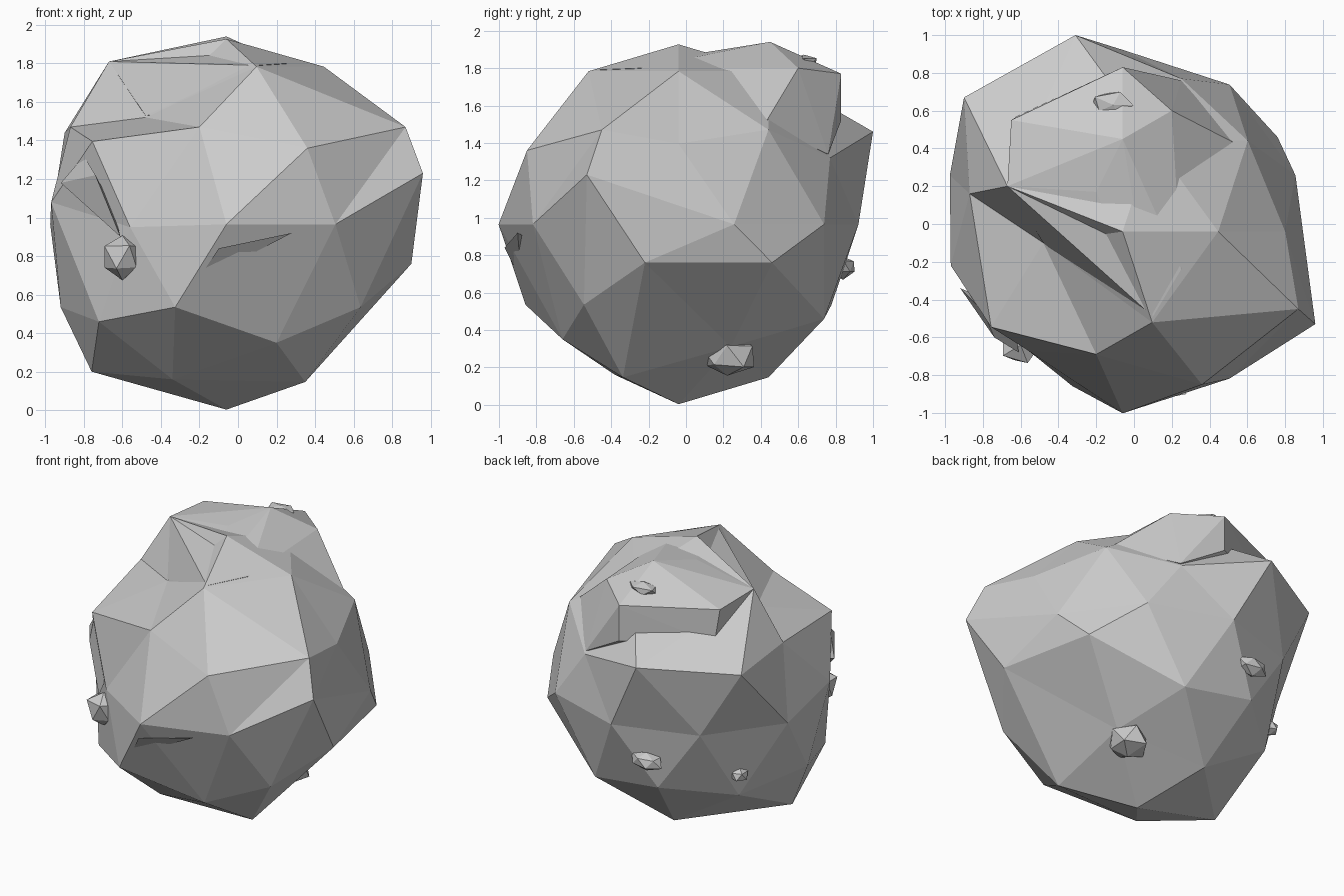
import bpy, bmesh, random
from mathutils import Vector, Matrix

CENTRE = Vector((-0.06, -0.04, 0.965))
RADIUS = 0.962
random.seed(4)


def finish(bm, name):
    bmesh.ops.recalc_face_normals(bm, faces=bm.faces)
    me = bpy.data.meshes.new(name)
    bm.to_mesh(me)
    bm.free()
    ob = bpy.data.objects.new(name, me)
    bpy.context.collection.objects.link(ob)
    return ob


def hull(name, pts):
    bm = bmesh.new()
    for p in pts:
        bm.verts.new(p)
    bmesh.ops.convex_hull(bm, input=bm.verts)
    loose = [v for v in bm.verts if not v.link_faces]
    bmesh.ops.delete(bm, geom=loose, context='VERTS')
    return finish(bm, name)


def stone(name, loc, size):
    bm = bmesh.new()
    bmesh.ops.create_icosphere(bm, subdivisions=1, radius=1)
    for v in bm.verts:
        v.co *= random.uniform(0.75, 1.05)
        v.co = Vector(loc) + Vector([c * s for c, s in zip(v.co, size)])
    return finish(bm, name)


# main boulder: low-poly ball with individual corners pushed out or dented in
moves = [
    ((-.47, -.34, 1.78), (-.48, -.10, 1.52)),   # upper left notch
    ((-.31, -.82, 1.47), (-.20, -.69, 1.47)),
    ((.21, -.86, 1.40), (.36, -.85, 1.36)),
    ((.60, -.52, 1.47), (.87, -.45, 1.47)),     # right shoulder
    ((.86, -.34, .965), (.96, -.53, 1.23)),
    ((-.47, .26, 1.78), (-.67, .20, 1.81)),     # left shoulder
    ((-.31, .74, 1.47), (-.31, 1.00, 1.46)),    # back ledge
    ((-.76, .47, 1.40), (-.90, .67, 1.44)),
    ((.21, .78, 1.40), (.25, .77, 1.32)),
    ((-.88, -.04, 1.47), (-.87, .16, 1.47)),
    ((-.63, -.82, .965), (-.56, -.67, .95)),    # flattened front left
    ((-.97, -.34, .965), (-.97, -.22, 1.08)),
    ((.64, .47, .535), (.76, .46, .76)),        # flat lower right plate
    ((.76, -.04, .46), (.90, -.22, .76)),
    ((.35, .26, .15), (.34, .24, .31)),
    ((-.57, -.04, .15), (-.76, -.10, .20)),     # lower left corner
    ((-.22, -.52, .15), (-.34, -.38, .16)),
    ((.19, -.82, .46), (.20, -.66, .35)),       # lower front dent
]
bm = bmesh.new()
bmesh.ops.create_icosphere(bm, subdivisions=2, radius=RADIUS,
                           matrix=Matrix.Translation(CENTRE))
base = {v: v.co.copy() for v in bm.verts}
for old, new in moves:
    v = min(base, key=lambda q: (base[q] - Vector(old)).length)
    v.co = new
finish(bm, "boulder")

# raised slab on the crown, running down to the notch and the back ledge
hull("crown_slab", [
    (-.06, .83, 1.77), (.20, .60, 1.80), (-.65, .55, 1.79), (-.06, .45, 1.94),
    (-.67, .20, 1.81), (.10, -.49, 1.79), (-.10, -.41, 1.56),
    (-.48, -.10, 1.53), (-.20, .17, 1.88), (.25, -.24, 1.80),
    (.25, .76, 1.34), (.55, .42, 1.50), (-.06, .83, 1.52), (-.62, .57, 1.55)])

# splinters on the front
hull("left_splinter", [
    (-.80, -.46, 1.32), (-.92, -.34, 1.18), (-.74, -.60, 1.22),
    (-.61, -.68, .90), (-.65, -.45, 1.05)])
hull("front_lip", [
    (.28, -.90, .92), (-.10, -.97, .84), (-.22, -.88, .66), (0, -.7, .8)])

# small embedded stones
stone("front_stone", (-.60, -.64, .79), (.13, .11, .14))
stone("plate_stone", (.24, .22, .26), (.14, .17, .13))
stone("crown_stone", (-.11, .63, 1.83), (.13, .08, .05))
stone("back_stone", (-.28, .84, .74), (.13, .08, .07))
stone("back_left_stone", (-.74, .46, .62), (.07, .08, .06))
